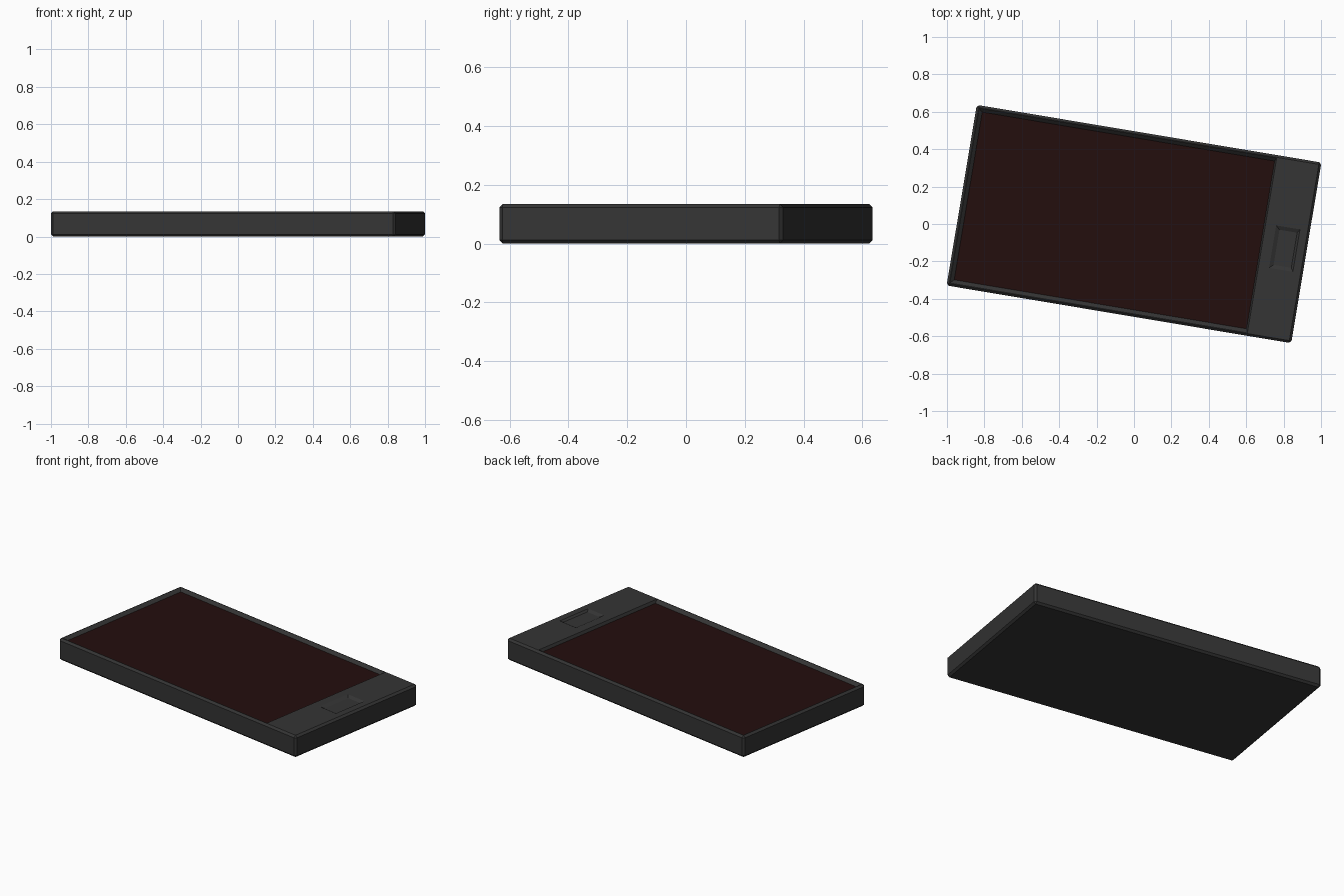
import bpy, bmesh, math
from mathutils import Matrix

if "Cube" in bpy.data.objects:
    bpy.data.objects.remove(bpy.data.objects["Cube"])

ANGLE = Matrix.Rotation(math.radians(-9.5), 4, 'Z')
L, W, H = 1.868, 0.979, 0.135
DEPTH = 0.018


def material(name, rgb):
    m = bpy.data.materials.new(name)
    m.diffuse_color = (*rgb, 1)
    m.use_nodes = True
    m.node_tree.nodes["Principled BSDF"].inputs["Base Color"].default_value = m.diffuse_color
    return m


casing = material("charcoal plastic", (0.035, 0.035, 0.035))
glass = material("dark red glass", (0.0168, 0.0044, 0.0042))


def frustum(name, low, high, z0, z1, mat):
    """Solid between two rectangles, each (x0, x1, y0, y1)."""
    bm = bmesh.new()
    rings = []
    for (x0, x1, y0, y1), z in ((low, z0), (high, z1)):
        rings.append([bm.verts.new((x, y, z)) for x, y in
                      ((x0, y0), (x1, y0), (x1, y1), (x0, y1))])
    a, b = rings
    bm.faces.new(a[::-1])
    bm.faces.new(b)
    for i in range(4):
        j = (i + 1) % 4
        bm.faces.new((a[i], a[j], b[j], b[i]))
    bm.transform(ANGLE)
    me = bpy.data.meshes.new(name)
    bm.to_mesh(me)
    bm.free()
    me.materials.append(mat)
    ob = bpy.data.objects.new(name, me)
    bpy.context.collection.objects.link(ob)
    return ob


def cutter(name, floor, mouth, depth):
    """Sloped recess reaching its mouth size at the top surface."""
    # carry the slope on above the surface by the same depth
    over = tuple(2 * m - f for f, m in zip(floor, mouth))
    c = frustum(name, floor, over, H - depth, H + depth, casing)
    c.hide_render = True
    c.hide_viewport = True
    c.display_type = 'WIRE'
    mod = body.modifiers.new(name, 'BOOLEAN')
    mod.operation = 'DIFFERENCE'
    mod.solver = 'EXACT'
    mod.object = c


# Casing with chamfered edges
outline = (-L / 2, L / 2, -W / 2, W / 2)
body = frustum("casing", outline, outline, 0, H, casing)
bev = body.modifiers.new("chamfer", 'BEVEL')
bev.width = 0.012
bev.segments = 1

# Screen recess with sloped rim, and shallow button dent
floor = (-0.899, 0.686, -0.453, 0.456)
cutter("screen_recess", floor, (-0.919, 0.694, -0.474, 0.474), DEPTH)
cutter("button_recess", (0.772, 0.868, -0.092, 0.098),
       (0.751, 0.880, -0.112, 0.118), 0.010)

# Screen plate lying on the recess floor
frustum("screen", floor, floor, H - DEPTH - 0.002, H - DEPTH + 0.001, glass)
